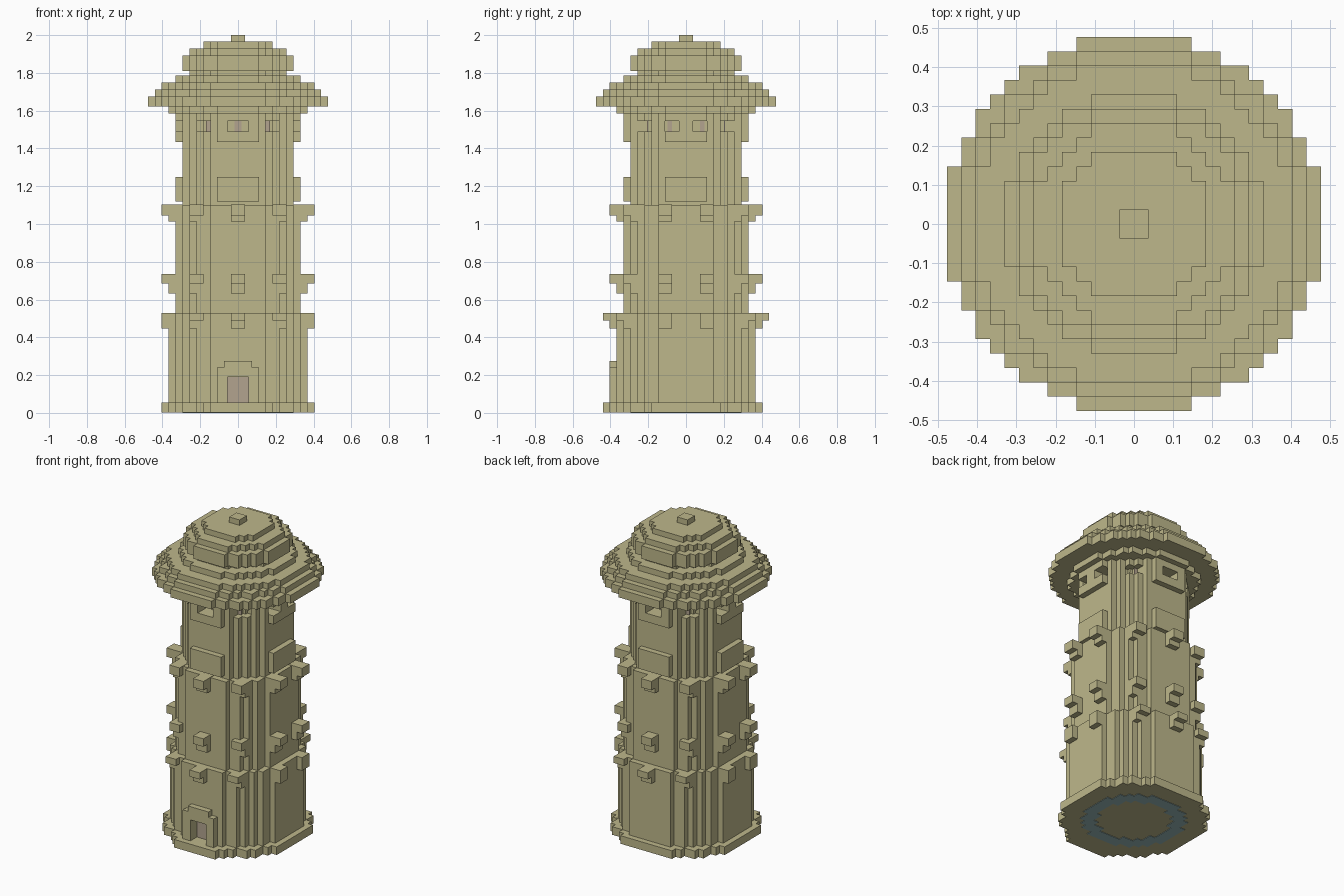
import bpy, bmesh, math

cube = bpy.data.objects.get("Cube")
if cube:
    bpy.data.objects.remove(cube)

U = 0.0367   # one block


def material(name, rgb):
    m = bpy.data.materials.new(name)
    m.use_nodes = True
    m.diffuse_color = (*rgb, 1)
    m.node_tree.nodes["Principled BSDF"].inputs["Base Color"].default_value = (*rgb, 1)
    return m


STONE = material("khaki_stone", (0.515, 0.477, 0.258))
WOOD = material("mauve_wood", (0.448, 0.367, 0.274))
BLUE = material("blue_grey", (0.32, 0.48, 0.48))


def finish(name, bm, mat):
    bmesh.ops.recalc_face_normals(bm, faces=bm.faces)
    mesh = bpy.data.meshes.new(name)
    bm.to_mesh(mesh)
    bm.free()
    mesh.materials.append(mat)
    ob = bpy.data.objects.new(name, mesh)
    bpy.context.collection.objects.link(ob)
    return ob


def disc(r):
    """Rule for a stepped disc: block centres within r blocks."""
    return lambda x, y: math.hypot(math.floor(x) + .5, math.floor(y) + .5) <= r


def layer(name, rule, z0, z1, mat=STONE):
    """Extrude every half-block cell that satisfies the rule."""
    bm = bmesh.new()
    for i in range(-28, 28):
        for j in range(-28, 28):
            if rule(i / 2 + .25, j / 2 + .25):
                bm.faces.new([bm.verts.new(((i + a) * U / 2, (j + b) * U / 2, z0))
                              for a, b in ((0, 0), (1, 0), (1, 1), (0, 1))])
    bmesh.ops.remove_doubles(bm, verts=bm.verts, dist=1e-4)
    ext = bmesh.ops.extrude_face_region(bm, geom=bm.faces[:], use_keep_orig=True)
    top = [v for v in ext["geom"] if isinstance(v, bmesh.types.BMVert)]
    bmesh.ops.translate(bm, verts=top, vec=(0, 0, z1 - z0))
    bmesh.ops.recalc_face_normals(bm, faces=bm.faces)
    bmesh.ops.dissolve_limit(bm, angle_limit=0.01, verts=bm.verts, edges=bm.edges)
    return finish(name, bm, mat)


def boxes(name, items, mat=STONE):
    """Boxes given as x0, x1, y0, y1 in blocks and z0, z1 in units."""
    bm = bmesh.new()
    for x0, x1, y0, y1, z0, z1 in items:
        vs = bmesh.ops.create_cube(bm, size=1)["verts"]
        for v in vs:
            v.co = ((x0 if v.co.x < 0 else x1) * U,
                    (y0 if v.co.y < 0 else y1) * U,
                    z0 if v.co.z < 0 else z1)
    return finish(name, bm, mat)


def mirrored(b):
    """The box in all four quadrants, without repeats."""
    x0, x1, y0, y1, z0, z1 = b
    return {(*xs, *ys, z0, z1) for xs in ((x0, x1), (-x1, -x0))
            for ys in ((y0, y1), (-y1, -y0))}


# Base plate, door step and inlaid ring underneath
layer("base", disc(11.5), 0.003, 0.055)
boxes("door_step", [(-4, 4, -12, -10, 0.003, 0.055)])
layer("underside_ring", lambda x, y: disc(8)(x, y) and not disc(5.8)(x, y), 0, 0.004, BLUE)


# Lower storey with a door recess
def doorway(x, y):
    return abs(x) < 1.5 and y < -9


layer("lower_shaft_door_band", lambda x, y: disc(10.5)(x, y) and not doorway(x, y), 0.055, 0.19)
layer("lower_shaft", disc(10.5), 0.19, 0.53)
boxes("door_surround", [(-3, -1.5, -11, -9.9, 0.055, 0.24),
                        (1.5, 3, -11, -9.9, 0.055, 0.24),
                        (-1.5, 1.5, -11, -9.9, 0.19, 0.24),
                        (-2, 2, -11, -9.9, 0.24, 0.275)])
boxes("door", [(-1.5, 1.5, -9.2, -9, 0.055, 0.19)], WOOD)

# Middle storey
layer("middle_shaft", disc(9.5), 0.53, 1.10)


# Upper storey with a band of ten windows
def window(x, y):
    x, y = abs(x), abs(y)
    return ((x < 1.5 and y > 6.5) or (4 < x < 6 and y > 4.5 and x + y > 9.5)
            or (1 < y < 3 and x > 6.5))


def banded(x, y):
    """Upper shaft with its four raised panels."""
    a, b = sorted((abs(x), abs(y)))
    return disc(8.5)(x, y) or (a < 3 and b < 9)


layer("upper_shaft", disc(8.5), 1.10, 1.12)
layer("upper_panels_low", banded, 1.12, 1.25)
layer("upper_shaft_plain", disc(8.5), 1.25, 1.435)
layer("window_sill_band", banded, 1.435, 1.49)
layer("window_band", lambda x, y: banded(x, y) and not window(x, y), 1.49, 1.545)
layer("window_lintel_band", banded, 1.545, 1.586)
panes = (mirrored((-.5, .5, 6.5, 6.65, 1.49, 1.545))
         | mirrored((4, 4.6, 5.5, 5.65, 1.49, 1.545))
         | mirrored((6.5, 6.65, 2, 2.7, 1.49, 1.545)))
boxes("window_panes", panes, WOOD)

# Ten stepped brackets around the tower at three heights
for label, r, top, step, low in (("lower", 10, 0.53, 0.488, 0.446),
                                 ("middle", 9, 0.735, 0.684, 0.631),
                                 ("upper", 9, 1.103, 1.046, 1.013)):
    parts = set()
    for out, z0, z1 in ((2, step, top), (1, low, step)):
        parts |= mirrored((-1, 1, r - 1, r + out, z0, z1))
        parts |= mirrored((5, 7, r - 3, r - 2 + out, z0, z1))
        parts |= mirrored((r - 1, min(r + out, 11), 2, 4, z0, z1))
    boxes(label + "_brackets", parts)

# Stepped domed roof: radius in blocks, bottom, top
TIERS = [(10.1, 1.586, 1.623), (13, 1.623, 1.676), (12.1, 1.676, 1.713),
         (11.1, 1.713, 1.75), (9, 1.75, 1.787), (7, 1.787, 1.81),
         (8, 1.81, 1.893), (7, 1.893, 1.93), (5.3, 1.93, 1.965)]
for n, (r, z0, z1) in enumerate(TIERS, 1):
    layer(f"roof_tier_{n}", disc(r), z0, z1)
boxes("finial", [(-1, 1, -1, 1, 1.965, 2.0)])
